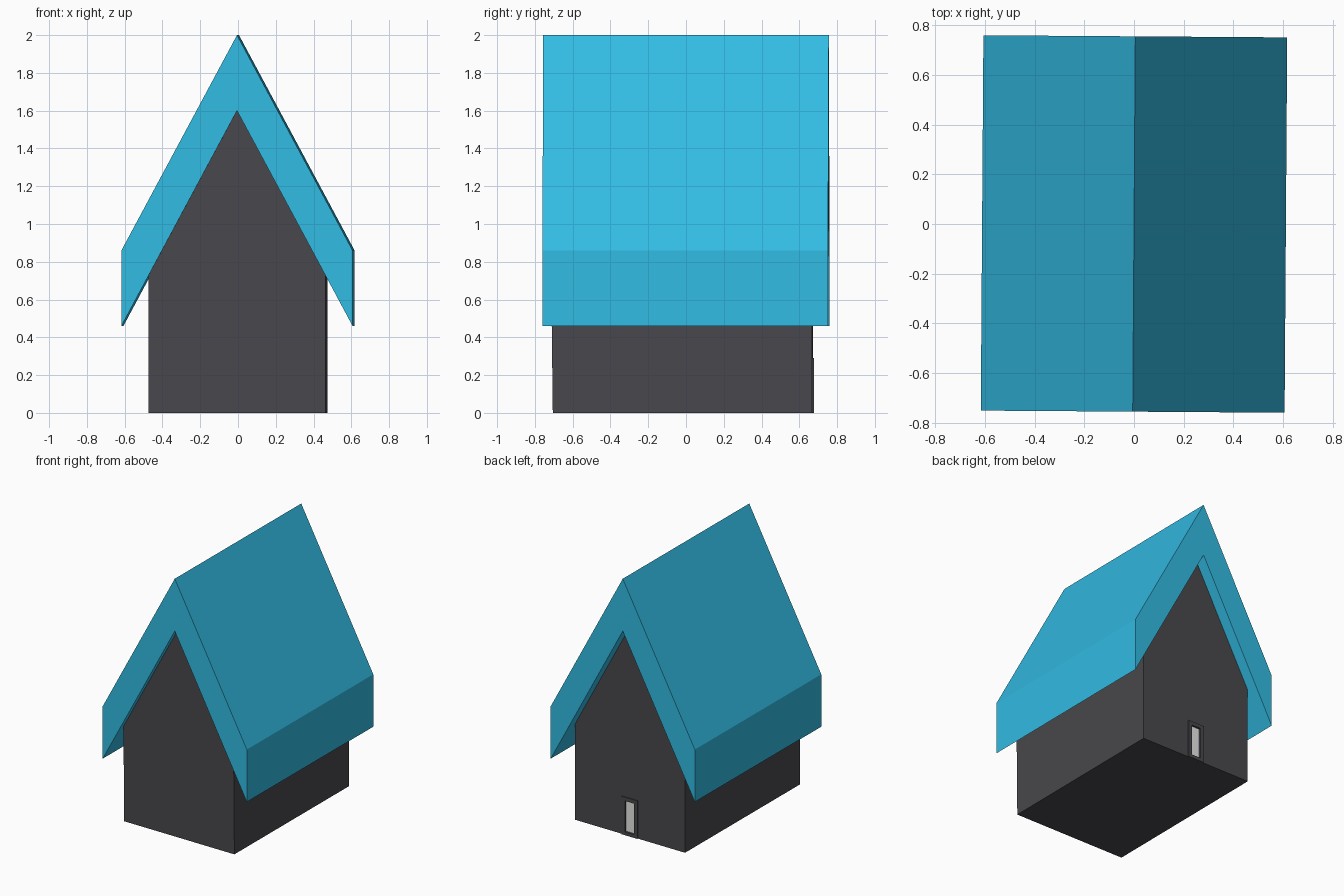
import bpy, bmesh, math
from mathutils import Matrix

if "Cube" in bpy.data.objects:
    bpy.data.objects.remove(bpy.data.objects["Cube"])

TWIST = Matrix.Rotation(math.radians(-0.4), 4, 'Z')  # whole hut is turned a touch


def material(name, rgb):
    m = bpy.data.materials.new(name)
    m.diffuse_color = (*rgb, 1)
    m.use_nodes = True
    m.node_tree.nodes["Principled BSDF"].inputs["Base Color"].default_value = m.diffuse_color
    return m


BLUE = material("bright blue", (0.032, 0.50, 0.77))
DARK = material("charcoal", (0.066, 0.064, 0.073))
WHITE = material("off white", (0.87, 0.87, 0.85))


def finish(name, bm, mat):
    bmesh.ops.recalc_face_normals(bm, faces=bm.faces)
    me = bpy.data.meshes.new(name)
    bm.to_mesh(me)
    bm.free()
    me.transform(TWIST)
    me.materials.append(mat)
    ob = bpy.data.objects.new(name, me)
    bpy.context.collection.objects.link(ob)
    return ob


def prism(name, profile, y0, y1, mat, lean=0.0):
    """Extrude an x-z profile along y; lean tilts the front outward with height."""
    bm = bmesh.new()
    face = bm.faces.new([bm.verts.new((x, y0 - lean * min(z, 0.8), z)) for x, z in profile])
    ext = bmesh.ops.extrude_face_region(bm, geom=[face])["geom"]
    for v in ext:
        if isinstance(v, bmesh.types.BMVert):
            v.co.y = y1
    return finish(name, bm, mat)


def rect(w, z0, z1):
    return [(-w, z0), (w, z0), (w, z1), (-w, z1)]


# thick chevron roof with plumb-cut eaves
prism("roof", [(-0.612, 0.46), (0, 1.6), (0.612, 0.46),
               (0.612, 0.86), (0, 2.0), (-0.612, 0.86)], -0.756, 0.756, BLUE)

# gabled body, tucked just inside the roof
body = prism("walls", [(-0.468, 0), (0.468, 0), (0.468, 0.74), (0, 1.61), (-0.468, 0.74)],
             -0.702, 0.67, DARK, lean=0.012)

# door frame on the back wall, standing slightly proud
frame = prism("door_frame", rect(0.067, 0, 0.29), 0.665, 0.677, DARK)

# door opening cut through frame and into the wall
cutter = prism("door_cutter", rect(0.039, 0.025, 0.262), 0.66, 0.72, DARK)
cutter.hide_render = True
cutter.hide_set(True)
for ob in (body, frame):
    mod = ob.modifiers.new("door opening", 'BOOLEAN')
    mod.operation = 'DIFFERENCE'
    mod.object = cutter
    mod.solver = 'EXACT'

# pale door panel set in the recess
prism("door_panel", rect(0.039, 0.025, 0.262), 0.656, 0.6615, WHITE)
